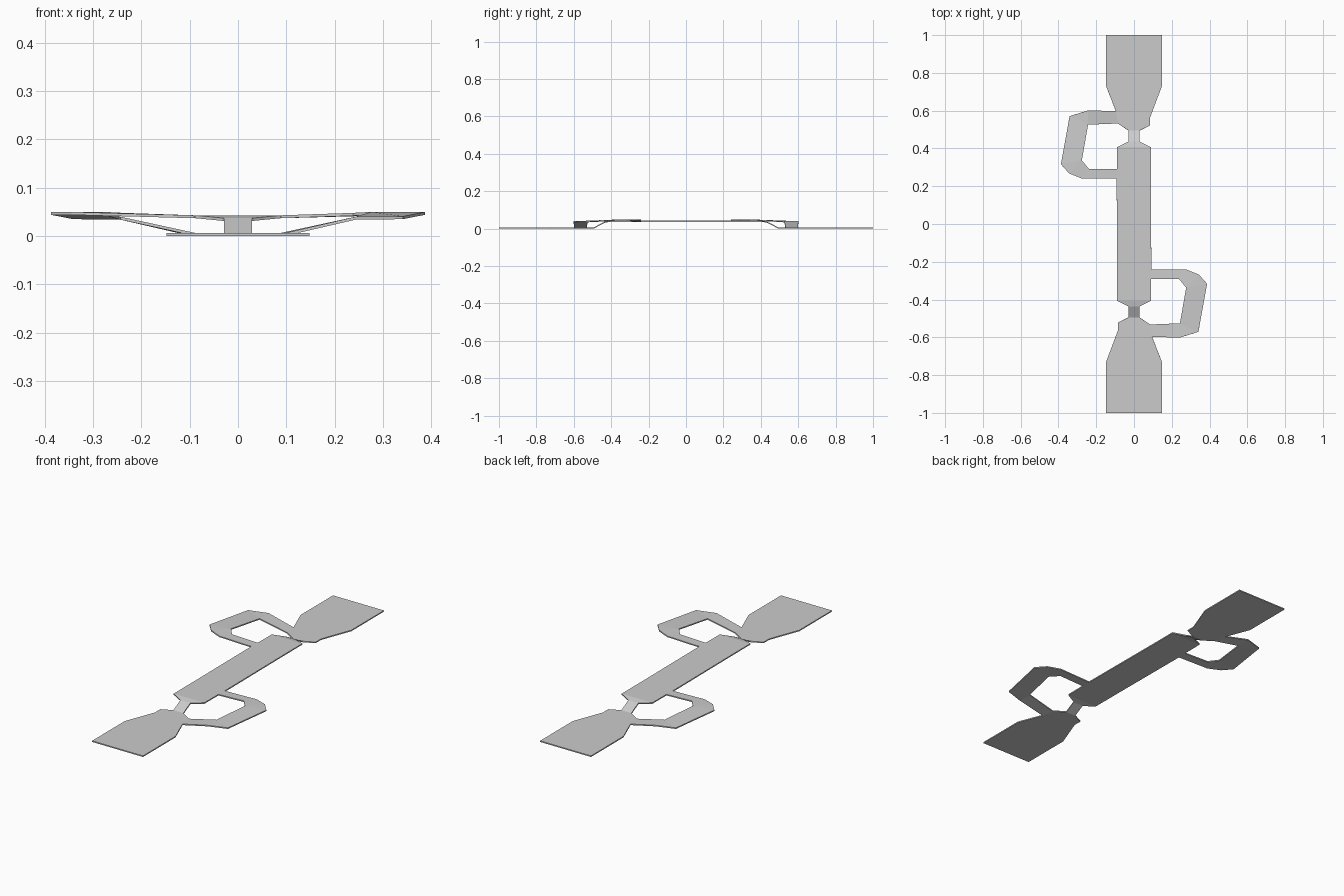
import bpy, bmesh

if "Cube" in bpy.data.objects:
    bpy.data.objects.remove(bpy.data.objects["Cube"])

THICK = 0.006
LOW, HIGH = 0.006, 0.043      # top heights of the end tabs and centre plate


def turn(p):
    """Half turn about z: the part is point-symmetric in plan."""
    return (-p[0], -p[1], p[2])


def ribbon(bm, stations):
    """Strip of flat panels between left/right point pairs."""
    pairs = [(bm.verts.new(a), bm.verts.new(b)) for a, b in stations]
    for (a, b), (c, d) in zip(pairs, pairs[1:]):
        bm.faces.new((a, c, d, b))


bm = bmesh.new()

# Central strip: end tab, narrow neck, raised plate
half = [
    ((-.148, 1.0, LOW), (.148, 1.0, LOW)),
    ((-.148, .73, LOW), (.148, .73, LOW)),
    ((-.096, .598, LOW), (.086, .566, LOW)),
    ((-.086, .532, LOW), (.086, .522, LOW)),
    ((-.029, .495, LOW), (.029, .495, LOW)),
    ((-.029, .437, .037), (.029, .437, .037)),
    ((-.089, .407, HIGH), (.089, .407, HIGH)),
    ((-.090, .291, HIGH), (.089, .291, HIGH)),
    ((-.092, .241, HIGH), (.089, .241, HIGH)),
]
ribbon(bm, half + [(turn(b), turn(a)) for a, b in reversed(half)])

# Side loops bridging each tab to the plate (outer, inner)
loop = [
    ((-.096, .598, LOW), (-.086, .532, LOW)),
    ((-.243, .601, .040), (-.243, .526, .040)),
    ((-.341, .571, .041), (-.243, .526, .040)),
    ((-.387, .317, .050), (-.276, .337, .050)),
    ((-.344, .268, .050), (-.276, .337, .050)),
    ((-.277, .241, .048), (-.238, .291, .048)),
    ((-.092, .241, HIGH), (-.090, .291, HIGH)),
]
ribbon(bm, loop)
ribbon(bm, [(turn(a), turn(b)) for a, b in loop])

# Weld the shared edges and clean up the fan corners
bmesh.ops.remove_doubles(bm, verts=bm.verts, dist=0.0005)
bmesh.ops.recalc_face_normals(bm, faces=bm.faces)
bm.normal_update()
if sum(f.normal.z for f in bm.faces) < 0:
    bmesh.ops.reverse_faces(bm, faces=bm.faces)

mesh = bpy.data.meshes.new("bent_strip")
bm.to_mesh(mesh)
bm.free()
strip = bpy.data.objects.new("bent_strip", mesh)
bpy.context.collection.objects.link(strip)

# Sheet thickness, growing downwards
solid = strip.modifiers.new("thickness", 'SOLIDIFY')
solid.thickness = THICK
solid.offset = -1
